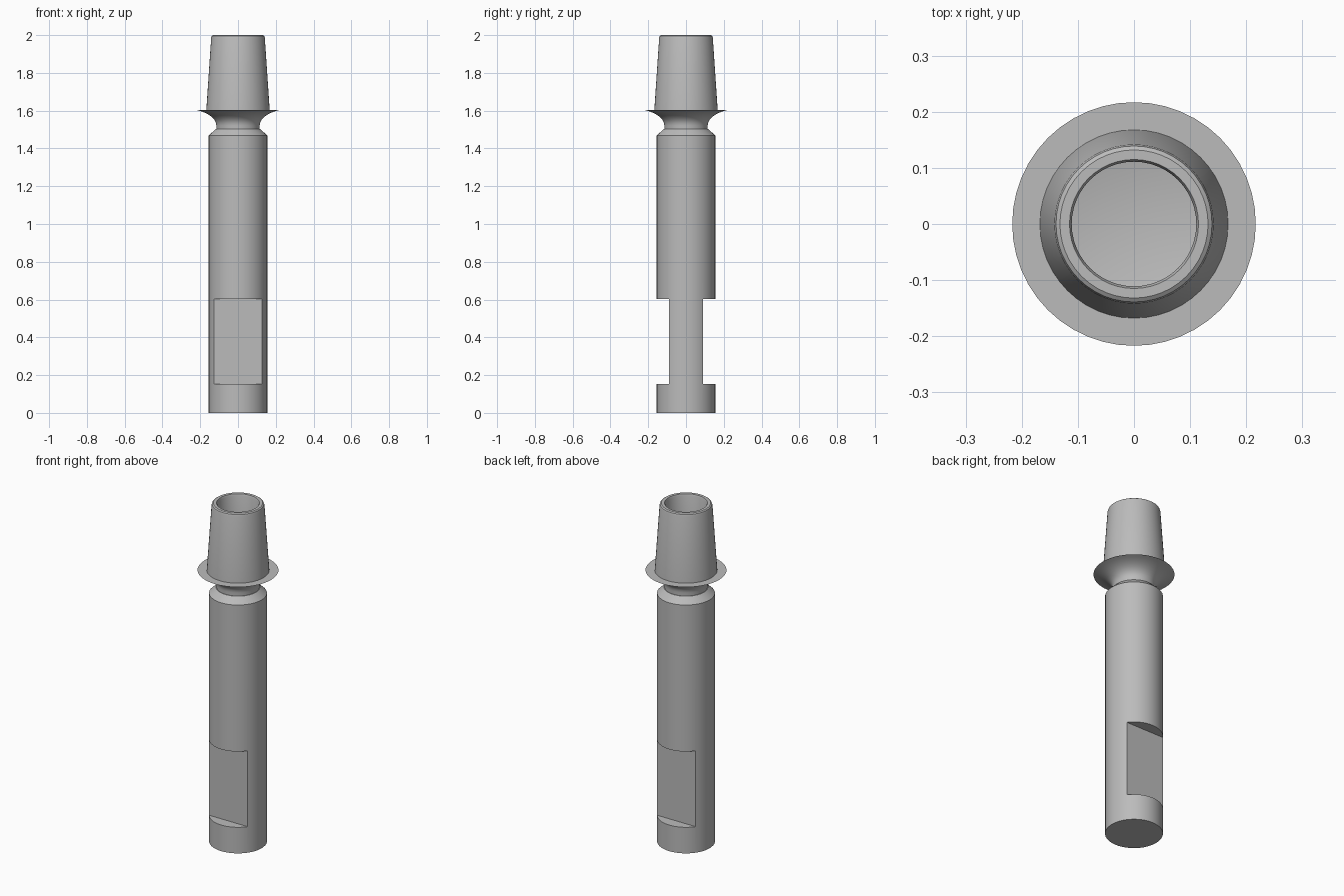
import bpy
import math

if "Cube" in bpy.data.objects:
    bpy.data.objects.remove(bpy.data.objects["Cube"])

SIDES = 48

steel = bpy.data.materials.new("satin_steel")
steel.use_nodes = True
GREY = (0.5, 0.5, 0.5, 1)
steel.diffuse_color = GREY
steel.node_tree.nodes["Principled BSDF"].inputs["Base Color"].default_value = GREY


def lathe(name, profile):
    """Spin a (radius, height) profile around z; zero radius makes a pole."""
    verts, rings, faces = [], [], []
    for r, z in profile:
        count = SIDES if r else 1
        start = len(verts)
        for i in range(count):
            a = math.tau * i / SIDES
            verts.append((r * math.cos(a), r * math.sin(a), z))
        rings.append([start + i % count for i in range(SIDES)])
    for low, high in zip(rings, rings[1:]):
        for i in range(SIDES):
            j = (i + 1) % SIDES
            quad = [low[i], low[j], high[j], high[i]]
            faces.append(list(dict.fromkeys(quad)))
    mesh = bpy.data.meshes.new(name)
    mesh.from_pydata(verts, [], faces)
    mesh.materials.append(steel)
    obj = bpy.data.objects.new(name, mesh)
    bpy.context.collection.objects.link(obj)
    return obj


def select(obj):
    bpy.ops.object.select_all(action="DESELECT")
    obj.select_set(True)
    bpy.context.view_layer.objects.active = obj


# Round shank with a chamfered shoulder
shank = lathe("shank", [(0, 0), (0.155, 0), (0.155, 1.468), (0.118, 1.503), (0, 1.503)])

# Two opposite wrench flats milled into the shank
for side in (-1, 1):
    bpy.ops.mesh.primitive_cube_add(size=1, location=(0, side * 0.19, 0.378))
    cutter = bpy.context.object
    cutter.name = "flat_cutter"
    cutter.scale = (0.5, 0.2, 0.448)
    cutter.hide_render = True
    cut = shank.modifiers.new("wrench_flat", "BOOLEAN")
    cut.operation = "DIFFERENCE"
    cut.solver = "EXACT"
    cut.object = cutter
    select(shank)
    bpy.ops.object.modifier_apply(modifier=cut.name)
    bpy.data.objects.remove(cutter)

# Narrow neck flaring in a concave sweep to a flat-topped collar
flare = []
for i in range(9):
    a = math.pi / 2 * i / 8 * 0.72
    s = 0.72 * math.pi / 2
    flare.append((0.115 + 0.102 * (1 - math.cos(a)) / (1 - math.cos(s)),
                  1.522 + 0.081 * math.sin(a) / math.sin(s)))
collar = lathe("collar", [(0, 1.5), (0.115, 1.5)] + flare + [(0, 1.603)])

# Tapered nose with rounded rim and a blind bore
nose = lathe("tapered_nose", [
    (0, 1.6), (0.168, 1.6), (0.142, 1.985), (0.139, 1.995), (0.132, 2.0),
    (0.115, 2.0), (0.111, 1.99), (0.111, 1.65), (0, 1.63)])

for part in (shank, collar, nose):
    select(part)
    bpy.ops.object.shade_smooth_by_angle(angle=math.radians(30))
